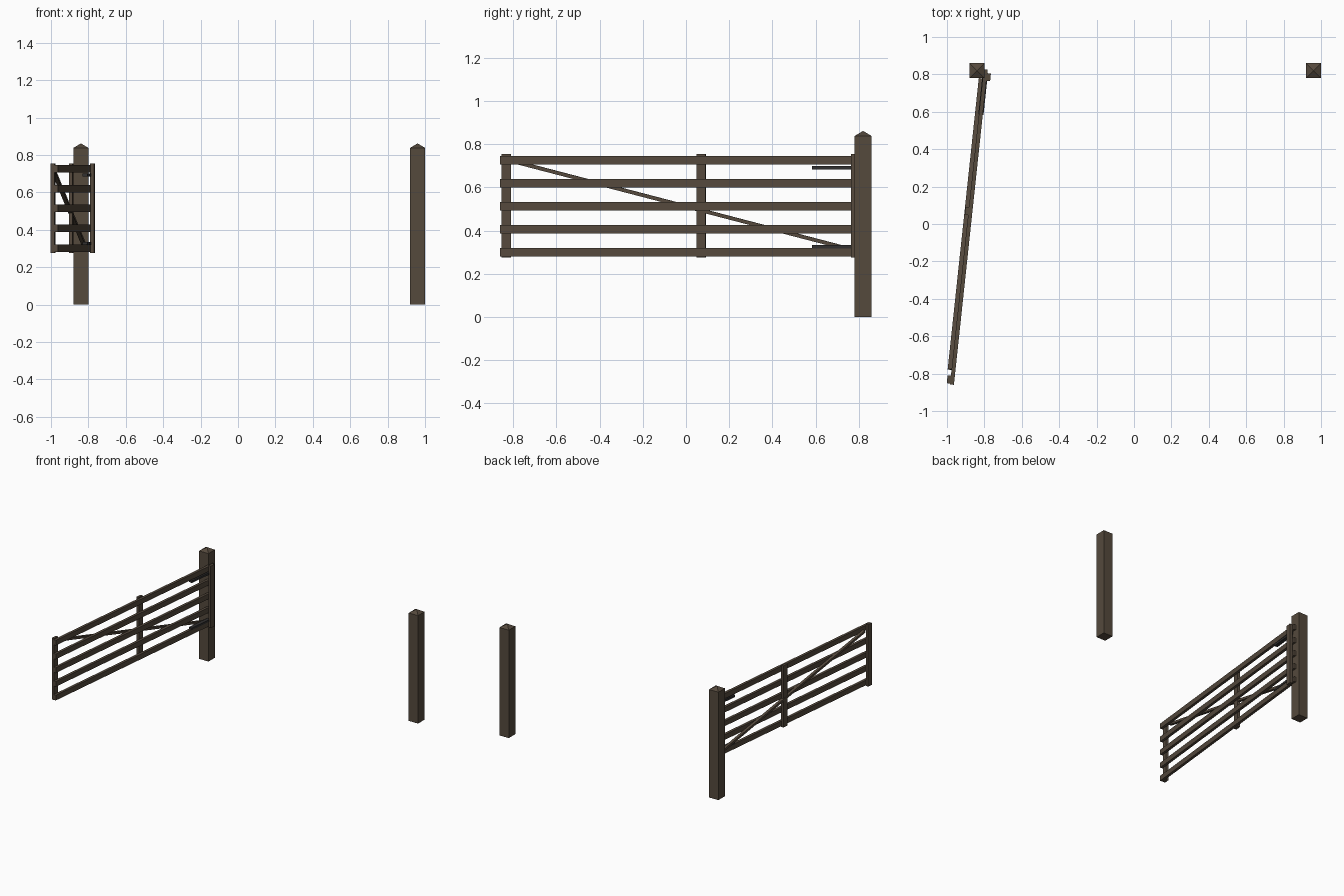
import bpy, bmesh, math
from mathutils import Matrix, Vector

if "Cube" in bpy.data.objects:
    bpy.data.objects.remove(bpy.data.objects["Cube"])


def material(name, color):
    m = bpy.data.materials.new(name)
    m.diffuse_color = (*color, 1)
    m.use_nodes = True
    m.node_tree.nodes["Principled BSDF"].inputs["Base Color"].default_value = m.diffuse_color
    return m


WOOD = material("weathered_wood", (0.09, 0.067, 0.046))
IRON = material("dark_iron", (0.03, 0.028, 0.028))

# Gate frame: local y runs along the gate, local x = 0 is the rails' outer face
GATE = Matrix.Translation((-0.871, 0, 0)) @ Matrix.Rotation(math.radians(-6.1), 4, 'Z')


def finish(name, bm, mat, matrix=Matrix()):
    bmesh.ops.recalc_face_normals(bm, faces=bm.faces)
    mesh = bpy.data.meshes.new(name)
    bm.to_mesh(mesh)
    bm.free()
    mesh.materials.append(mat)
    ob = bpy.data.objects.new(name, mesh)
    ob.matrix_world = matrix
    bpy.context.collection.objects.link(ob)
    return ob


def box(name, lo, hi, mat=WOOD, matrix=GATE):
    lo, hi = Vector(lo), Vector(hi)
    bm = bmesh.new()
    bmesh.ops.create_cube(bm, size=1)
    bmesh.ops.scale(bm, vec=hi - lo, verts=bm.verts)
    bmesh.ops.translate(bm, vec=(lo + hi) / 2, verts=bm.verts)
    return finish(name, bm, mat, matrix)


# Square posts with shallow pyramid tops
def post(name, x, y):
    bm = bmesh.new()
    bmesh.ops.create_cube(bm, size=1)
    bmesh.ops.scale(bm, vec=(0.08, 0.08, 0.838), verts=bm.verts)
    bmesh.ops.translate(bm, vec=(0, 0, 0.419), verts=bm.verts)
    top = max(bm.faces, key=lambda f: f.calc_center_median().z)
    peak = bmesh.ops.poke(bm, faces=[top])["verts"][0]
    peak.co.z = 0.862
    finish(name, bm, WOOD, Matrix.Translation((x, y, 0)))


post("hinge_post", -0.84, 0.82)
post("latch_post", 0.96, 0.82)

# Five horizontal rails
for i in range(5):
    z = 0.301 + i * 0.1065
    box(f"rail_{i + 1}", (-0.021, -0.865, z - 0.02), (0, 0.83, z + 0.02))

# Upright stiles
box("latch_stile", (-0.039, -0.86, 0.275), (-0.019, -0.818, 0.755))
box("middle_stile", (-0.039, 0.046, 0.275), (-0.019, 0.088, 0.755))
box("hinge_stile", (-0.001, 0.77, 0.275), (0.02, 0.811, 0.755))

# Diagonal brace
a, b = Vector((-0.0315, -0.785, 0.715)), Vector((-0.0315, 0.778, 0.31))
d = b - a
tilt = Matrix.Translation((a + b) / 2) @ Matrix.Rotation(math.atan2(d.z, d.y), 4, 'X')
h = d.length / 2
box("diagonal_brace", (-0.0105, -h, -0.0085), (0.0105, h, 0.0085), WOOD, GATE @ tilt)

# Iron hinge straps
for name, z in (("lower_hinge_strap", 0.326), ("upper_hinge_strap", 0.692)):
    box(name, (-0.024, 0.587, z - 0.008), (0.004, 0.80, z + 0.008), IRON)
